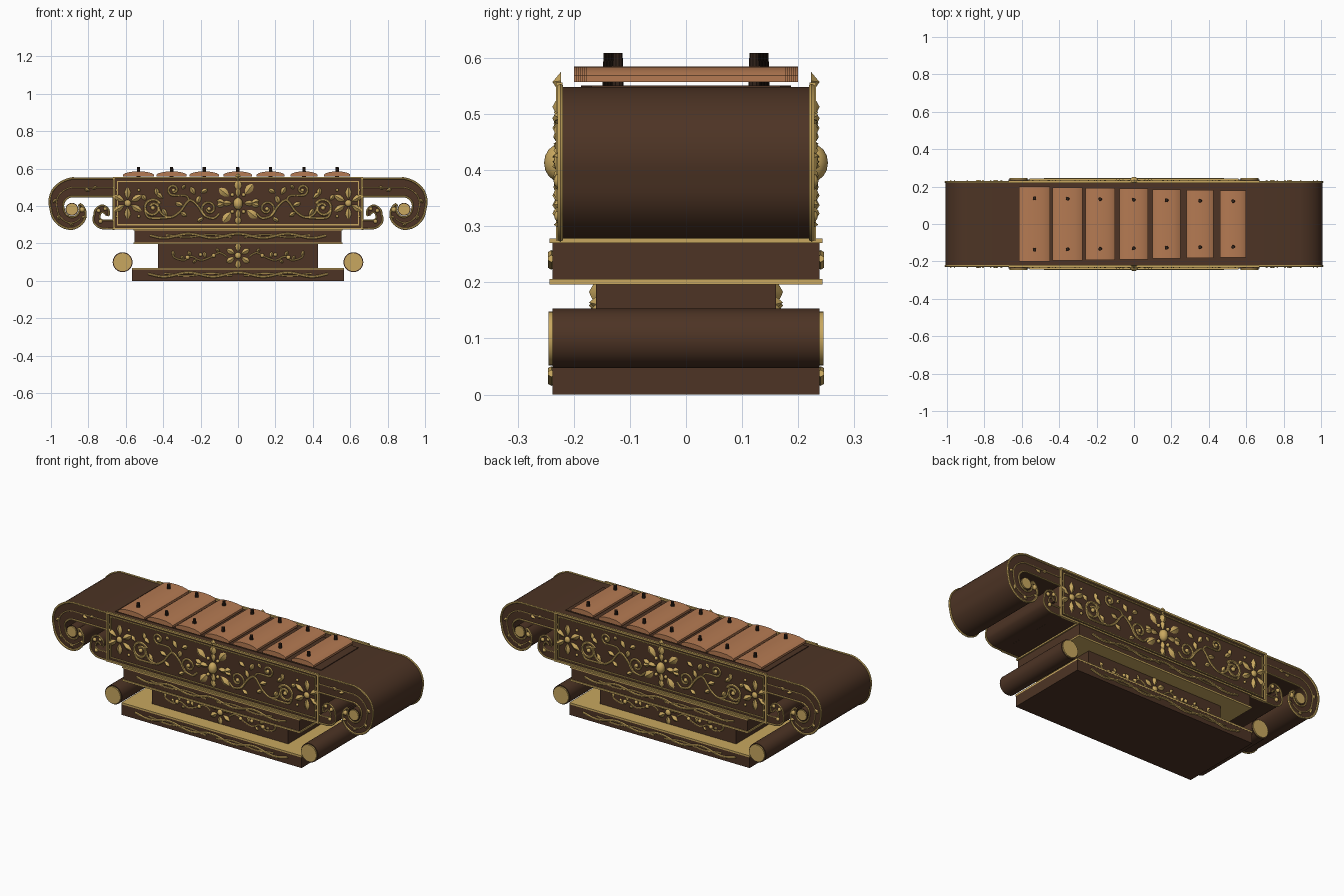
import bpy, bmesh
from math import sin, cos, pi, radians, atan2
from mathutils import Vector

if "Cube" in bpy.data.objects:
    bpy.data.objects.remove(bpy.data.objects["Cube"])


def material(name, r, g, b):
    m = bpy.data.materials.new(name)
    m.diffuse_color = (r, g, b, 1)
    m.use_nodes = True
    m.node_tree.nodes["Principled BSDF"].inputs["Base Color"].default_value = m.diffuse_color
    return m


WOOD = material("dark_wood", 0.074, 0.034, 0.018)
GOLD = material("gold", 0.58, 0.39, 0.115)
COPPER = material("copper", 0.46, 0.195, 0.085)
PEG = material("peg_brown", 0.03, 0.016, 0.01)


def finish(name, bm, mat, mirror=(False, False), smooth=True):
    bmesh.ops.recalc_face_normals(bm, faces=bm.faces)
    me = bpy.data.meshes.new(name)
    bm.to_mesh(me)
    bm.free()
    me.materials.append(mat)
    ob = bpy.data.objects.new(name, me)
    bpy.context.collection.objects.link(ob)
    if smooth:
        bpy.ops.object.select_all(action='DESELECT')
        ob.select_set(True)
        bpy.context.view_layer.objects.active = ob
        bpy.ops.object.shade_smooth_by_angle(angle=radians(35))
    if any(mirror):
        md = ob.modifiers.new("mirror", 'MIRROR')
        md.use_axis = (mirror[0], mirror[1], False)
        md.use_mirror_merge = False
    return ob


def prism(name, pts, y0, y1, mat, mirror=(False, False)):
    bm = bmesh.new()
    a = [bm.verts.new((x, y0, z)) for x, z in pts]
    b = [bm.verts.new((x, y1, z)) for x, z in pts]
    bm.faces.new(a)
    bm.faces.new(b[::-1])
    for i in range(len(a)):
        j = (i + 1) % len(a)
        bm.faces.new((a[i], b[i], b[j], a[j]))
    return finish(name, bm, mat, mirror)


def box(name, hx, hy, z0, z1, mat):
    return prism(name, [(-hx, z0), (hx, z0), (hx, z1), (-hx, z1)], -hy, hy, mat)


def circle(cx, cz, r, n=32):
    return [(cx + r * cos(2 * pi * i / n), cz + r * sin(2 * pi * i / n)) for i in range(n)]


def polar(c, keys, n=40):
    """Curl round c with radius interpolated between (degrees, radius) keys."""
    out = []
    for i in range(n + 1):
        t = i / n * (len(keys) - 1)
        k = min(int(t), len(keys) - 2)
        f = t - k
        a = radians(keys[k][0] * (1 - f) + keys[k + 1][0] * f)
        r = keys[k][1] * (1 - f) + keys[k + 1][1] * f
        out.append((c[0] + r * cos(a), c[1] + r * sin(a)))
    return out


def spline(ctrl, n=8):
    p = [Vector(q) for q in [ctrl[0]] + ctrl + [ctrl[-1]]]
    out = []
    for i in range(1, len(p) - 2):
        for s in range(n):
            t = s / n
            v = 0.5 * (2 * p[i] + (p[i + 1] - p[i - 1]) * t
                       + (2 * p[i - 1] - 5 * p[i] + 4 * p[i + 1] - p[i + 2]) * t ** 2
                       + (3 * p[i] - p[i - 1] - 3 * p[i + 1] + p[i + 2]) * t ** 3)
            out.append((v.x, v.y))
    return out + [ctrl[-1]]


def add_tube(bm, pts, r, y):
    rings = []
    for i, (x, z) in enumerate(pts):
        a, b = pts[max(i - 1, 0)], pts[min(i + 1, len(pts) - 1)]
        t = atan2(b[1] - a[1], b[0] - a[0]) + pi / 2
        rings.append([bm.verts.new((x + r * cos(q) * cos(t), y + r * sin(q), z + r * cos(q) * sin(t)))
                      for q in [k * pi / 3 for k in range(6)]])
    for a, b in zip(rings, rings[1:]):
        for k in range(6):
            bm.faces.new((a[k], a[(k + 1) % 6], b[(k + 1) % 6], b[k]))
    bm.faces.new(rings[0])
    bm.faces.new(rings[-1][::-1])


def add_leaf(bm, x, z, deg, length, width, y):
    """Pointed leaf with a raised middle, starting at (x, z)."""
    a = radians(deg)
    shape = [(0, 0), (.3, .38), (.6, .5), (.85, .28), (1, 0), (.85, -.28), (.6, -.5), (.3, -.38)]

    def at(u, v, dy):
        u, v = u * length, v * width
        return bm.verts.new((x + u * cos(a) - v * sin(a), y + dy, z + u * sin(a) + v * cos(a)))
    rim = [at(u, v, 0.003) for u, v in shape]
    top = at(.55, 0, -0.012)
    bm.faces.new(rim)
    for i in range(8):
        bm.faces.new((rim[i], rim[(i + 1) % 8], top))


def add_ball(bm, x, y, z, rx, ry, rz):
    vs = bmesh.ops.create_uvsphere(bm, u_segments=12, v_segments=8, radius=1)['verts']
    for v in vs:
        v.co = (x + v.co.x * rx, y + v.co.y * ry, z + v.co.z * rz)


def ornament(name, y, tubes=(), leaves=(), beads=(), mirror=(True, True)):
    bm = bmesh.new()
    for pts, r in tubes:
        add_tube(bm, pts, r, y)
    for lf in leaves:
        add_leaf(bm, *lf, y)
    for x, z, r in beads:
        add_ball(bm, x, y, z, r, min(r, 0.012), r)
    return finish(name, bm, GOLD, mirror)


def flower(x, z, r0, r1, w, n=6, start=90):
    out = []
    for k in range(n):
        d = start + 360 * k / n
        out.append((x + r0 * cos(radians(d)), z + r0 * sin(radians(d)), d, r1 - r0, w))
    return out


# Stepped stand
box("base_block", 0.567, 0.238, 0, 0.06, WOOD)
box("base_gold_plate", 0.567, 0.239, 0.06, 0.07, GOLD)
box("middle_block", 0.428, 0.16, 0.07, 0.197, WOOD)
box("lower_gold_plate", 0.56, 0.243, 0.196, 0.206, GOLD)
box("upper_block", 0.553, 0.238, 0.206, 0.27, WOOD)
box("upper_gold_plate", 0.56, 0.243, 0.27, 0.278, GOLD)

# Side rollers with gold caps
prism("side_roller", circle(0.617, 0.1, 0.053), -0.238, 0.238, WOOD, (True, False))
prism("side_roller_cap", circle(0.617, 0.1, 0.048), -0.245, 0.245, GOLD, (True, False))

# Body and scrolled ends
box("body", 0.67, 0.222, 0.278, 0.547, WOOD)
EYE = (0.888, 0.383)
outer = [(0.66, 0.547)] + polar(EYE, [(90, .165), (45, .145), (0, .113), (-45, .108), (-90, .105),
                                      (-135, .09), (-180, .068), (-215, .05)])
inner = [(0.66, 0.452)] + polar(EYE, [(90, .069), (45, .058), (0, .042), (-45, .04), (-90, .042),
                                      (-135, .042), (-180, .04), (-215, .044)])
prism("end_scroll", outer + inner[::-1], -0.222, 0.222, WOOD, (True, False))
prism("end_scroll_eye", circle(*EYE, 0.034, 20), -0.222, 0.222, WOOD, (True, False))
prism("end_scroll_eye_cap", circle(*EYE, 0.03, 20), -0.229, 0.229, GOLD, (True, False))
SEYE = (0.724, 0.352)
s_out = [(0.66, 0.278)] + polar(SEYE, [(-100, .074), (-45, .062), (0, .044), (90, .052), (150, .04), (190, .03)])
s_in = [(0.66, 0.325)] + polar(SEYE, [(-100, .028), (-45, .022), (0, .012), (90, .014), (150, .014), (190, .018)])
prism("small_scroll", s_out + s_in[::-1], -0.222, 0.222, WOOD, (True, False))
mid = [((a[0] + b[0]) / 2, (a[1] + b[1]) / 2) for a, b in zip(outer, inner)]
ornament("scroll_trim", -0.224,
         [(outer, .006), (inner, .005), (s_out, .005), (s_in, .004), (mid[:30], .003)],
         [(mid[i][0], mid[i][1], d, .032, .02) for i, d in ((8, -40), (15, -90), (22, -150), (30, 180))]
         + [(0.78, 0.49, 150, .03, .02), (0.79, 0.48, 20, .035, .02)],
         [(0.745, 0.375, .011), (0.735, 0.318, .011), (0.71, 0.385, .01), (mid[35][0], mid[35][1], .014)])

# Panel frames on the long sides
def frame(name, hx, z0, z1, w, depth):
    for y in (-1, 1):
        ya, yb = sorted((y * 0.22, y * depth))
        for part, (a, b, c, d) in {"bottom": (-hx, hx, z0, z0 + w), "top": (-hx, hx, z1 - w, z1),
                                   "left": (-hx, -hx + w, z0 + w, z1 - w),
                                   "right": (hx - w, hx, z0 + w, z1 - w)}.items():
            prism(f"{name}_{part}", [(a, c), (b, c), (b, d), (a, d)], ya, yb, GOLD)


frame("outer_frame", 0.668, 0.275, 0.556, 0.01, 0.232)
frame("inner_frame", 0.648, 0.297, 0.535, 0.006, 0.228)

# Panel carving: corner flowers, vines and leaves
vine = spline([(0.1, 0.36), (0.13, 0.335), (0.18, 0.35), (0.215, 0.4), (0.26, 0.43),
               (0.31, 0.37), (0.36, 0.34), (0.41, 0.36), (0.43, 0.42)])
curl_a = polar((0.455, 0.39), [(150, .045), (0, .042), (-150, .032), (-330, .016)])
curl_b = polar((0.155, 0.385), [(-60, .04), (60, .036), (200, .026), (360, .012)])
curl_c = polar((0.345, 0.485), [(-100, .028), (40, .026), (180, .018), (300, .008)])
ornament("panel_vine", -0.224,
         [(vine, .006), (curl_a, .007), (curl_b, .006), (curl_c, .006),
          (spline([(0.26, 0.43), (0.28, 0.455), (0.34, 0.457)]), .005),
          (spline([(0.36, 0.34), (0.42, 0.335), (0.48, 0.34), (0.498, 0.38)]), .006)],
         flower(0.59, 0.415, .018, .088, .036)
         + [(0.22, 0.41, 110, .05, .03), (0.23, 0.46, 60, .05, .03), (0.2, 0.47, 150, .045, .028),
            (0.29, 0.4, 20, .05, .028), (0.31, 0.37, 215, .045, .026), (0.38, 0.345, 60, .05, .026),
            (0.4, 0.44, 40, .05, .028), (0.43, 0.45, 80, .05, .026), (0.3, 0.49, 130, .03, .022),
            (0.18, 0.34, -30, .045, .025), (0.49, 0.43, 50, .04, .026)],
         [(0.59, 0.415, .018), (0.455, 0.39, .012), (0.155, 0.385, .011), (0.345, 0.485, .01),
          (0.53, 0.345, .008), (0.53, 0.485, .008), (0.65, 0.345, .006), (0.65, 0.485, .006)])

# Central rosette, boss and crown leaf
ornament("rosette", -0.226, (),
         flower(0, 0.415, .03, .085, .03, 4, 0) + flower(0, 0.415, .06, .13, .042, 4, 52)
         + [(0, 0.48, 90, .06, .04), (0, 0.535, 90, .04, .03), (0, 0.35, -90, .05, .035),
            (0.07, 0.415, 20, .045, .03), (0.07, 0.415, -20, .045, .03),
            (-0.07, 0.415, 160, .045, .03), (-0.07, 0.415, 200, .045, .03)],
         [(0.03, 0.46, .01), (-0.03, 0.46, .01), (0.03, 0.37, .01), (-0.03, 0.37, .01)], (False, True))
bm = bmesh.new()
add_ball(bm, 0, -0.226, 0.413, .025, .027, .033)
finish("center_boss", bm, GOLD, (False, True))

# Wavy carving on the stand
for nm, z, hx in (("upper_wave", 0.24, 0.47), ("base_wave", 0.033, 0.48)):
    pts = [(x, z + .011 * sin(x * 24 + 1.5)) for x in [hx * i / 60 for i in range(61)]]
    pts2 = [(x, z - .007 * sin(x * 24 + 1.2)) for x, _ in pts]
    ornament(nm, -0.24, [(pts, .0065), (pts2[4:50], .004)], (), ())
ornament("middle_vine", -0.161,
         [(spline([(0.06, 0.13), (0.1, 0.15), (0.15, 0.125), (0.2, 0.11), (0.25, 0.13), (0.29, 0.11),
                   (0.34, 0.125), (0.35, 0.15)]), .004)],
         [(0.1, 0.15, 60, .03, .02), (0.17, 0.12, 70, .04, .024), (0.22, 0.115, -40, .03, .02),
          (0.25, 0.13, 60, .035, .022), (0.29, 0.11, 60, .03, .02), (0.34, 0.13, 70, .035, .02)],
         [(0.13, 0.135, .011), (0.2, 0.14, .01), (0.27, 0.125, .012)])
ornament("middle_flower", -0.161, (), flower(0, 0.135, .016, .074, .036), [(0, 0.135, .017)], (False, True))

# Tapered bed under the keys
bm = bmesh.new()
bed = [bm.verts.new(v) for v in ((-.64, -.187, .546), (.64, -.168, .546), (.64, .168, .546), (-.64, .187, .546))]
f = bm.faces.new(bed)
up = bmesh.ops.extrude_face_region(bm, geom=[f])['geom']
bmesh.ops.translate(bm, vec=(0, 0, .005), verts=[v for v in up if isinstance(v, bmesh.types.BMVert)])
finish("key_bed", bm, WOOD, smooth=False)

# Seven keys, shrinking to the right, each on two pegs
for i, cx in enumerate((-0.532, -0.355, -0.181, -0.002, 0.174, 0.353, 0.53)):
    t = i / 6
    w, h, py = 0.0825 - .0125 * t, 0.2 - .022 * t, 0.138 - .016 * t
    key = prism(f"key_{i + 1}", [(cx + u * w, z) for u, z in
                ((-1, .557), (1, .557), (1, .569), (.85, .576), (.5, .583), (0, .585),
                 (-.5, .583), (-.85, .576), (-1, .569))], -h, h, COPPER)
    prism_bm = bmesh.new()
    for y in (-py, py):
        vs = bmesh.ops.create_cone(prism_bm, cap_ends=True, segments=10, radius1=.011, radius2=.009, depth=.064)['verts']
        bmesh.ops.translate(prism_bm, vec=(cx, y, .577), verts=vs)
    finish(f"key_pegs_{i + 1}", prism_bm, PEG)
